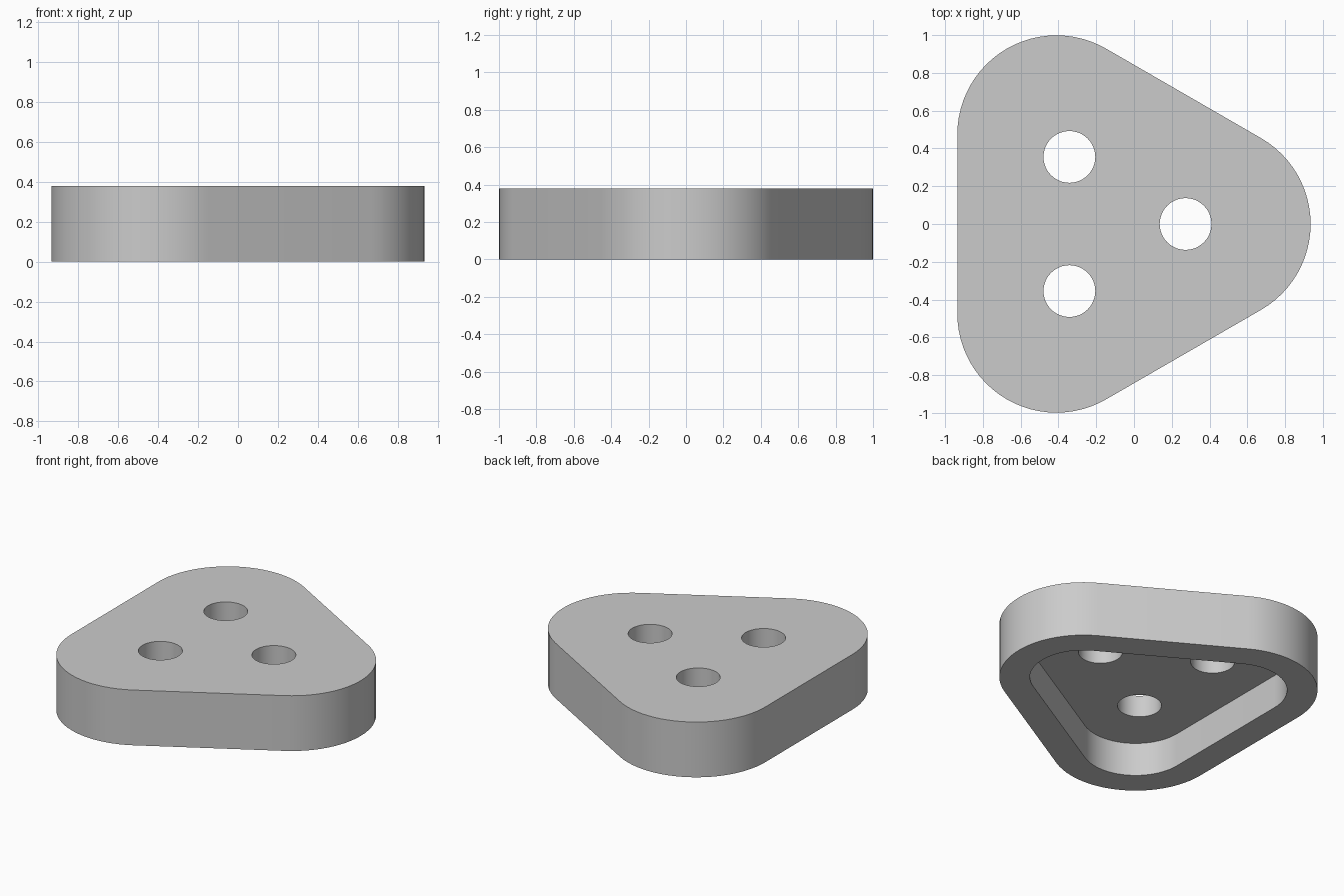
import bpy
import bmesh
from math import sin, cos, pi, radians

if "Cube" in bpy.data.objects:
    bpy.data.objects.remove(bpy.data.objects["Cube"])

HEIGHT, POCKET, RIM = 0.38, 0.23, 0.19
CENTER_X = -0.137          # centre of the triangle
CORNER_DIST, CORNER_R = 0.547, 0.525
HOLE_DIST, HOLE_R = 0.41, 0.137
THIRDS = [i * 2 * pi / 3 for i in range(3)]

grey = bpy.data.materials.new("light_grey")
grey.use_nodes = True
colour = (0.6, 0.6, 0.6, 1)
grey.diffuse_color = colour
grey.node_tree.nodes["Principled BSDF"].inputs["Base Color"].default_value = colour


def polar(dist, angle):
    return CENTER_X + dist * cos(angle), dist * sin(angle)


def arc(center, radius, start, sweep, steps):
    return [(center[0] + radius * cos(start + sweep * i / steps),
             center[1] + radius * sin(start + sweep * i / steps))
            for i in range(steps + 1)]


def rounded_triangle(radius):
    points = []
    for a in THIRDS:
        points += arc(polar(CORNER_DIST, a), radius, a - pi / 3, 2 * pi / 3, 24)
    return points


def prism(name, outline, bottom, top):
    bm = bmesh.new()
    base = bm.faces.new([bm.verts.new((x, y, bottom)) for x, y in outline])
    geom = bmesh.ops.extrude_face_region(bm, geom=[base])["geom"]
    verts = [v for v in geom if isinstance(v, bmesh.types.BMVert)]
    bmesh.ops.translate(bm, verts=verts, vec=(0, 0, top - bottom))
    bmesh.ops.recalc_face_normals(bm, faces=bm.faces)
    mesh = bpy.data.meshes.new(name)
    bm.to_mesh(mesh)
    bm.free()
    mesh.materials.append(grey)
    obj = bpy.data.objects.new(name, mesh)
    bpy.context.collection.objects.link(obj)
    return obj


# Rounded triangular body
body = prism("plate_body", rounded_triangle(CORNER_R), 0, HEIGHT)

# Underside pocket and three through holes
cutters = [prism("pocket_cutter", rounded_triangle(CORNER_R - RIM), -0.1, POCKET)]
for a in THIRDS:
    circle = arc(polar(HOLE_DIST, a), HOLE_R, 0, 2 * pi, 48)[:-1]
    cutters.append(prism("hole_cutter", circle, 0.1, HEIGHT + 0.1))

bpy.ops.object.select_all(action="DESELECT")
bpy.context.view_layer.objects.active = body
body.select_set(True)
for cutter in cutters:
    cutter.hide_render = True
    mod = body.modifiers.new("cut", "BOOLEAN")
    mod.operation = "DIFFERENCE"
    mod.solver = "EXACT"
    mod.object = cutter
    bpy.ops.object.modifier_apply(modifier=mod.name)
    bpy.data.objects.remove(cutter)

# Smooth curved walls, crisp rims
bpy.ops.object.shade_smooth_by_angle(angle=radians(30))
